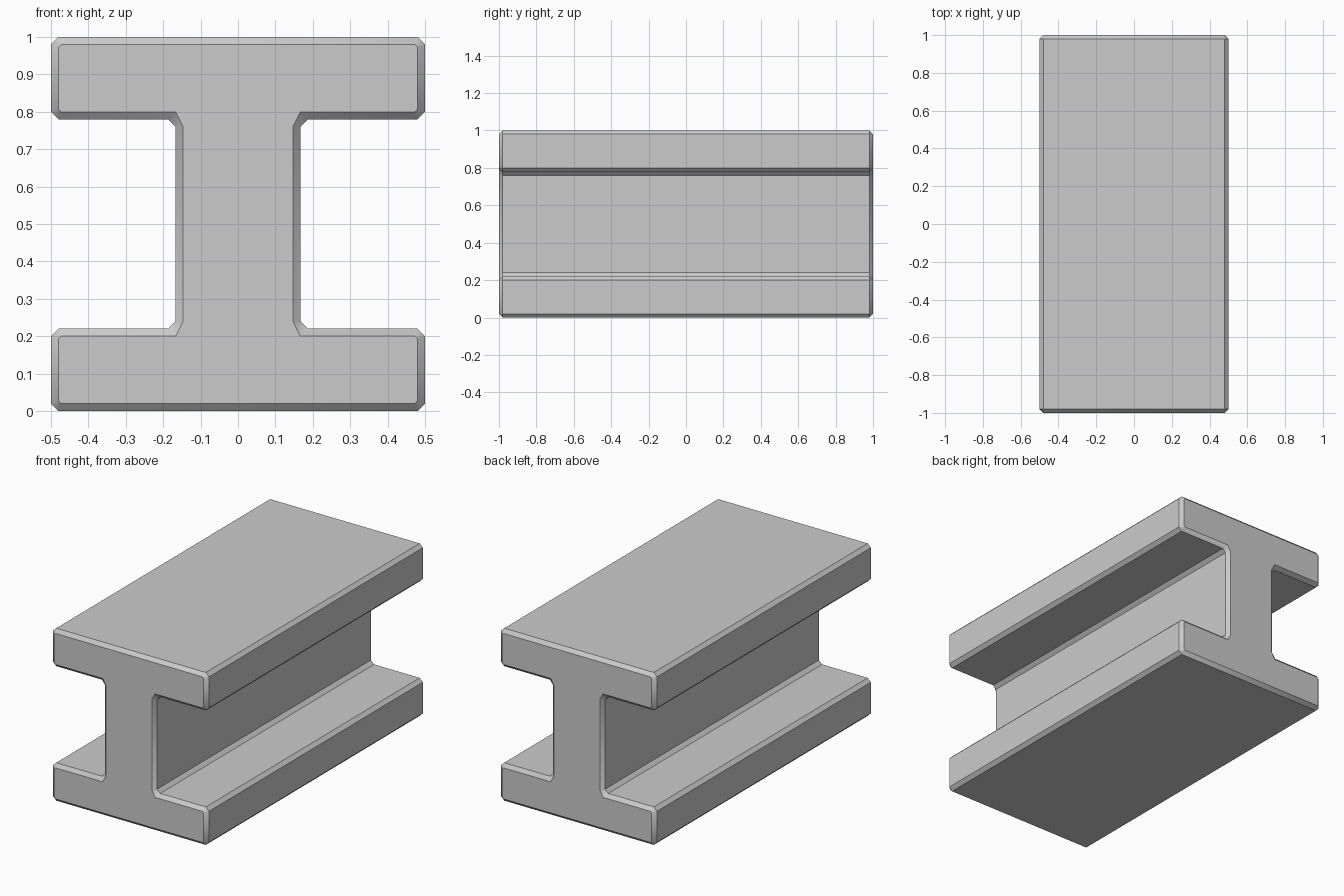
import bpy, bmesh, math

if "Cube" in bpy.data.objects:
    bpy.data.objects.remove(bpy.data.objects["Cube"])

B = 0.02                      # chamfer size
W, WEB, FL = 0.5, 0.167, 0.22  # half width, half web, flange thickness

# quarter outlines (x, z), from top centre side round to the web
outer_q = [(W - B, 1), (W, 1 - B), (W, 1 - FL + B), (W - B, 1 - FL),
           (WEB + B, 1 - FL), (WEB, 1 - FL - B)]
inner_q = [(W - B - 0.007, 1 - B), (W - B, 1 - B - 0.007),
           (W - B, 1 - FL + B + 0.007), (W - B - 0.007, 1 - FL + B),
           (WEB, 1 - FL + B), (WEB - B, 1 - FL - B)]


def full(q):
    """Mirror a quarter outline into the whole I section."""
    right = q + [(x, 1 - z) for x, z in reversed(q)]
    return right + [(-x, z) for x, z in reversed(right)]


# beam: lofted I section with chamfered ends
bm = bmesh.new()
rings = []
for y, q in ((-1, inner_q), (-1 + B, outer_q), (1 - B, outer_q), (1, inner_q)):
    rings.append([bm.verts.new((x, y, z)) for x, z in full(q)])
n = len(rings[0])
for a, b in zip(rings, rings[1:]):
    for i in range(n):
        j = (i + 1) % n
        bm.faces.new((a[i], a[j], b[j], b[i]))
bm.faces.new(rings[0])
bm.faces.new(rings[-1][::-1])
bmesh.ops.recalc_face_normals(bm, faces=bm.faces)

mesh = bpy.data.meshes.new("beam")
bm.to_mesh(mesh)
bm.free()
beam = bpy.data.objects.new("beam", mesh)
bpy.context.collection.objects.link(beam)

# smooth round the end chamfers, sharp elsewhere
bpy.context.view_layer.objects.active = beam
beam.select_set(True)
bpy.ops.object.shade_smooth_by_angle(angle=math.radians(40))
